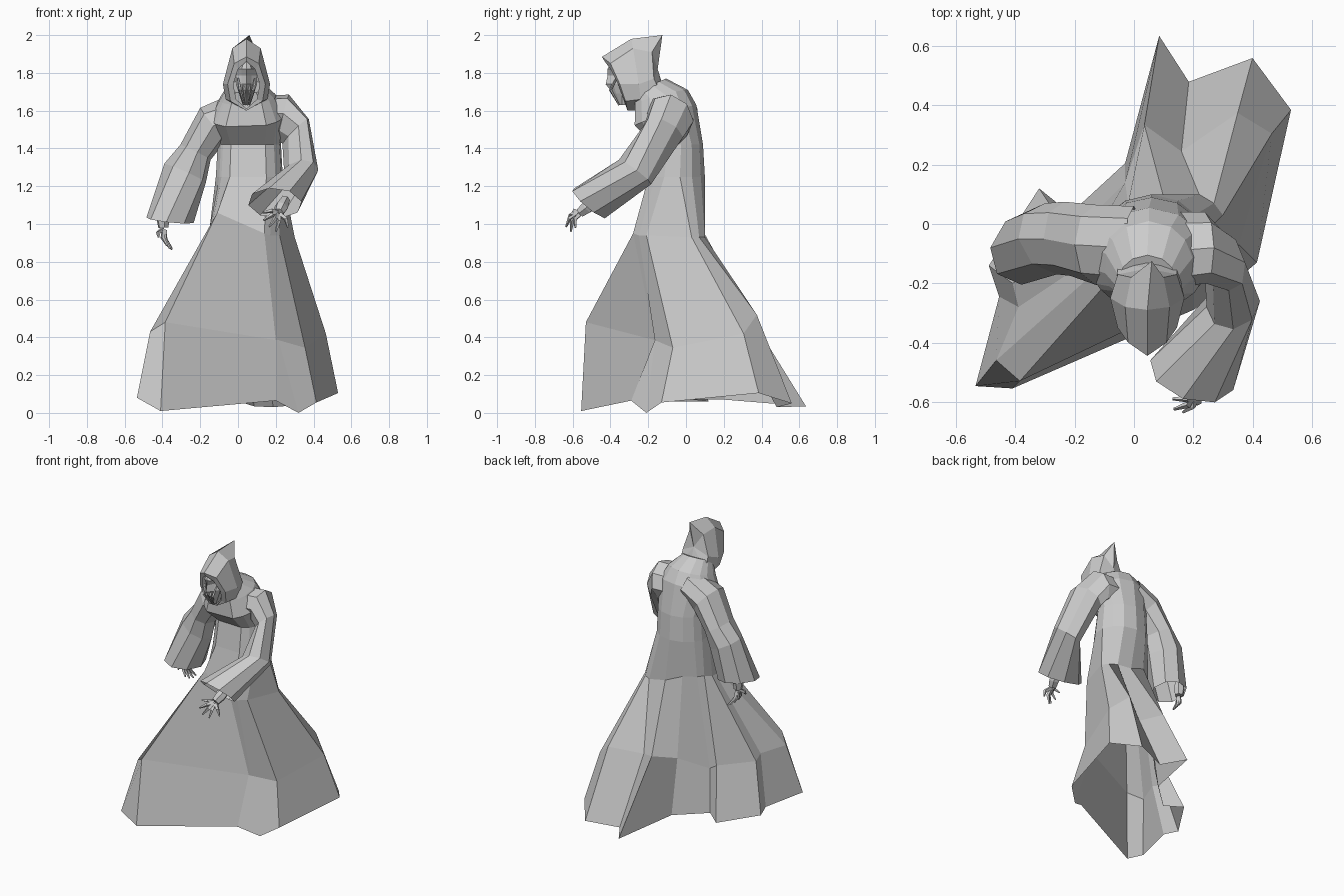
import bpy, bmesh, math
from mathutils import Vector

cube = bpy.data.objects.get("Cube")
if cube:
    bpy.data.objects.remove(cube)

cloth = bpy.data.materials.new("pale_grey")
cloth.use_nodes = True
grey = (0.6, 0.6, 0.6, 1)
cloth.diffuse_color = grey
cloth.node_tree.nodes["Principled BSDF"].inputs["Base Color"].default_value = grey


def loft(name, rings, cap_start=False, cap_end=False, tip=None):
    """Skin closed rings of equal length; optionally cap them or fan to a tip."""
    bm = bmesh.new()
    loops = [[bm.verts.new(p) for p in ring] for ring in rings]
    count = len(loops[0])
    for low, high in zip(loops, loops[1:]):
        for i in range(count):
            j = (i + 1) % count
            bm.faces.new((low[i], low[j], high[j], high[i]))
    if cap_start:
        bm.faces.new(loops[0][::-1])
    if cap_end:
        bm.faces.new(loops[-1])
    if tip:
        point = bm.verts.new(tip)
        for i in range(count):
            bm.faces.new((loops[-1][i], loops[-1][(i + 1) % count], point))
    bmesh.ops.recalc_face_normals(bm, faces=bm.faces)
    mesh = bpy.data.meshes.new(name)
    bm.to_mesh(mesh)
    bm.free()
    mesh.materials.append(cloth)
    obj = bpy.data.objects.new(name, mesh)
    bpy.context.collection.objects.link(obj)
    return obj


def oval(center, u, v, angles):
    """Ring of points around a center, spanned by two half-axes."""
    c, u, v = Vector(center), Vector(u), Vector(v)
    return [c + u * math.cos(a) + v * math.sin(a) for a in angles]


def even(count):
    return [math.tau * i / count for i in range(count)]


def tube(name, path, radii, sides=5):
    """Tapered tube along a path, closed at both ends."""
    pts = [Vector(p) for p in path]
    rings = []
    for i, p in enumerate(pts):
        along = (pts[min(i + 1, len(pts) - 1)] - pts[max(i - 1, 0)]).normalized()
        u = along.cross(Vector((0.3, 1, 0.2))).normalized()
        v = along.cross(u)
        rings.append(oval(p, u * radii[i], v * radii[i], even(sides)))
    return loft(name, rings, True, True)


def mirrored(half, middle):
    """Close a half outline (both ends on the middle plane) by reflection."""
    right = [(middle + x, y, z) for x, y, z in half]
    left = [(middle - x, y, z) for x, y, z in half[-2:0:-1]]
    return right + left


# Robe: swept skirt folds, running up into an oval torso
hem = [(-.535, -.547, .08), (-.41, -.555, .01), (.2, -.29, .065), (.32, -.21, 0),
       (.415, -.13, .055), (.53, .385, .105), (.4, .56, .05), (.185, .48, .03),
       (.085, .635, .035), (-.03, .205, .07), (-.215, .035, .07), (-.32, .12, .06),
       (-.49, -.14, .06), (-.455, -.245, .07)]
knee = [(-.465, -.46, .43), (-.385, -.53, .48), (.2, -.165, .385), (.215, -.165, .385),
        (.355, -.07, .345), (.465, .305, .42), (.35, .375, .52), (.16, .245, .47),
        (.035, .335, .52), (-.03, .14, .45), (-.18, -.01, .36), (-.24, 0, .4),
        (-.41, -.2, .4), (-.39, -.28, .42)]
waist = [(-.14, -.17, .98), (-.11, -.22, 1.06), (.14, -.28, .95), (.17, -.25, .94),
         (.22, -.21, .94), (.3, .03, .93), (.27, .07, .93), (.22, .1, .93),
         (.1, .09, .95), (-.02, .07, 1), (-.1, .02, 1), (-.13, -.02, 1),
         (-.15, -.08, .98), (-.15, -.12, .98)]
fold_angles = [math.radians(a) for a in
               (215, 235, 300, 320, 340, 370, 395, 420, 450, 480, 505, 525, 550, 568)]
torso = [oval(c, (rx, 0, slope), (0, ry, lift), fold_angles) for c, rx, ry, slope, lift in (
    ((.06, -.06, 1.25), .18, .16, 0, 0),
    ((.06, -.05, 1.42), .17, .14, 0, 0),
    ((.05, -.12, 1.57), .2, .175, .01, .06),
    ((.05, -.14, 1.67), .15, .15, .01, .04),
    ((.045, -.2, 1.73), .1, .095, 0, .04))]
loft("robe", [hem, knee, waist] + torso, cap_end=True)

# Sleeves: root, shoulder, upper arm, elbow and open cuff
right_sleeve = (((.0, -.08, 1.58), (.03, 0, -.11), (0, .14, .03)),
                ((-.13, -.07, 1.53), (.07, 0, -.085), (0, .135, .01)),
                ((-.225, -.05, 1.38), (.08, 0, -.04), (-.01, .125, 0)),
                ((-.28, -.05, 1.27), (.11, 0, -.05), (-.02, .12, 0)),
                ((-.36, -.08, 1.02), (.125, 0, -.015), (.02, .125, .01)))
left_sleeve = (((.12, -.09, 1.57), (.02, 0, .11), (0, .13, -.02)),
               ((.24, -.08, 1.565), (.03, 0, .12), (0, .12, -.02)),
               ((.305, -.12, 1.49), (.07, -.01, .065), (-.015, .105, -.03)),
               ((.335, -.27, 1.275), (.09, .01, .01), (0, .085, -.065)),
               ((.195, -.51, 1.11), (.14, -.05, .01), (.03, .08, -.08)))
for name, sections in (("right_sleeve", right_sleeve), ("left_sleeve", left_sleeve)):
    loft(name, [oval(c, u, v, even(8)) for c, u, v in sections])

# Hood: opening, brow and back rings, pulled to a peak behind
middle = .045
hood = [[(0, -.43, 1.86), (.045, -.4, 1.82), (.07, -.36, 1.74), (.055, -.33, 1.66), (0, -.3, 1.61)],
        [(0, -.445, 1.885), (.065, -.4, 1.85), (.1, -.35, 1.74), (.085, -.32, 1.65), (0, -.31, 1.6)],
        [(0, -.29, 1.98), (.075, -.28, 1.93), (.125, -.25, 1.74), (.11, -.24, 1.66), (0, -.24, 1.6)],
        [(.015, -.125, 2), (.055, -.18, 1.91), (.1, -.17, 1.77), (.1, -.13, 1.68), (0, -.1, 1.66)]]
loft("hood", [mirrored(h, middle) for h in hood], tip=(middle, -.15, 1.82))

# Gaunt face with sunken eyes: level, nose depth, eye depth, half width
levels = ((1.86, -.4, -.39, .03), (1.82, -.415, -.405, .05), (1.785, -.415, -.36, .055),
          (1.74, -.425, -.385, .055), (1.69, -.385, -.37, .04), (1.63, -.355, -.345, .02))
face = [mirrored([(0, nose, z), (w * .5, eye, z), (w, -.34, z), (w * .6, -.28, z), (0, -.27, z)],
                 middle) for z, nose, eye, w in levels]
loft("face", face, True, True)

# Bony strands hanging over the mouth
for i, side in enumerate((-1, -.4, .4, 1)):
    tube(f"mouth_strand_{i}", [(middle + side * .045, -.37, 1.77),
                               (middle + side * .035, -.4, 1.71),
                               (middle + side * .014, -.355, 1.63)],
         (.006, .008, .004), 4)


# Hands: wrist and palm with five bent fingers
def hand(name, wrist, palm, tips, bend):
    wrist, palm = Vector(wrist), Vector(palm)
    tube(name + "_palm", [wrist, wrist.lerp(palm, .6), palm], (.026, .036, .028), 6)
    for i, tip in enumerate(tips):
        tip = Vector(tip)
        root = palm.lerp(tip, .12)
        knuckle = palm.lerp(tip, .55) + Vector(bend)
        tube(f"{name}_finger_{i}", [root, knuckle, tip], (.014, .012, .005), 4)


hand("right_hand", (-.4, -.02, 1.1), (-.395, -.02, .98),
     [(-.35, .03, .87), (-.35, .0, .865), (-.36, -.03, .87), (-.375, -.055, .885),
      (-.42, -.07, .93)], (-.015, -.005, 0))
hand("left_hand", (.25, -.47, 1.13), (.215, -.56, 1.06),
     [(.13, -.59, 1.06), (.135, -.625, 1.02), (.165, -.635, .985), (.2, -.61, .96),
      (.265, -.585, .98)], (.01, -.015, .01))
